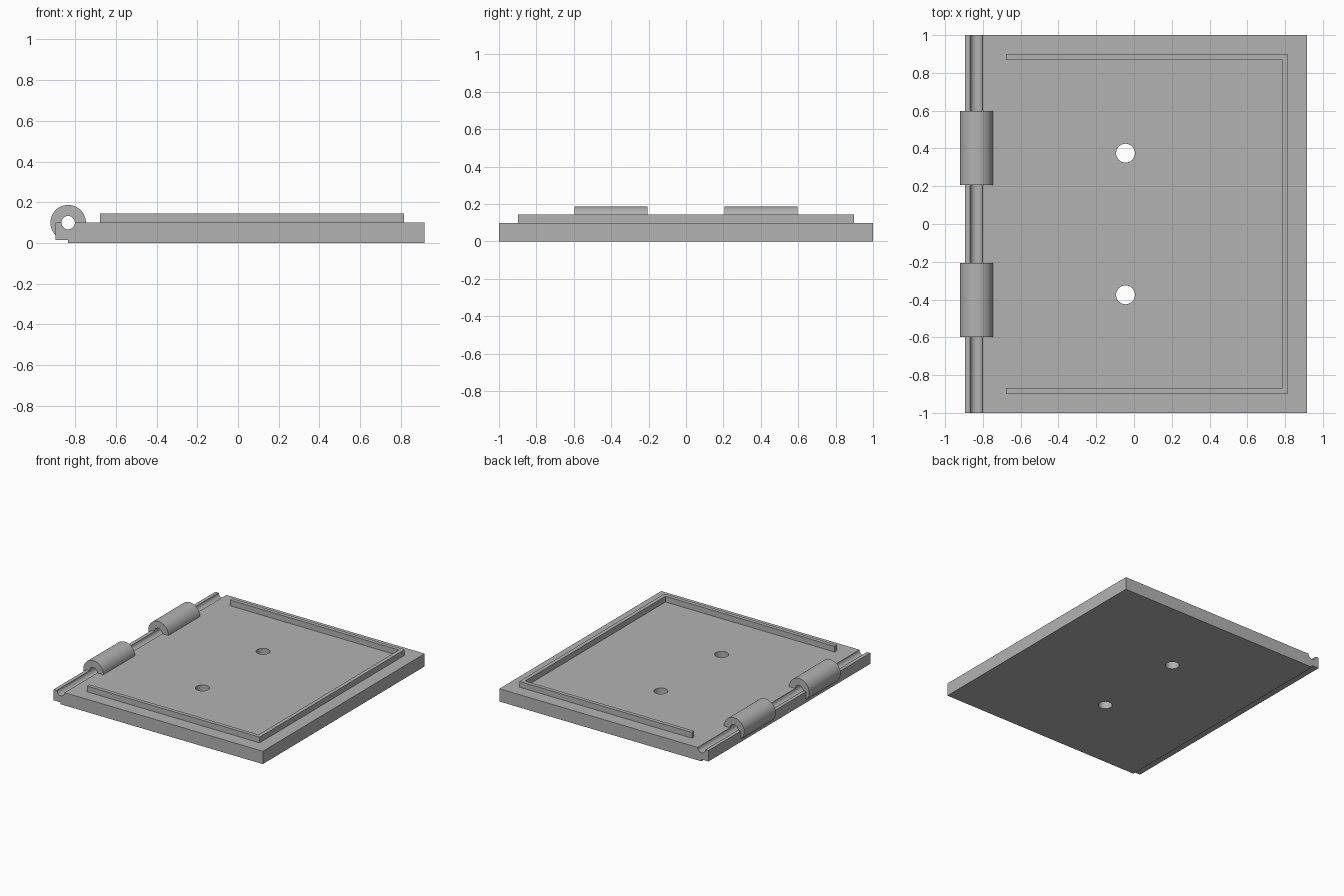
import bpy, bmesh, math
from mathutils import Vector

if "Cube" in bpy.data.objects:
    bpy.data.objects.remove(bpy.data.objects["Cube"])

grey = bpy.data.materials.new("plain_grey")
grey.diffuse_color = (0.45, 0.45, 0.45, 1)
grey.use_nodes = True
grey.node_tree.nodes["Principled BSDF"].inputs["Base Color"].default_value = grey.diffuse_color

PIN_X, PIN_Z = -0.834, 0.1      # hinge axis
PIN_R, KNUCKLE_R = 0.033, 0.087
TOP = 0.1                       # top of the plate
EDGE_X = -0.895                 # hinge-side edge of the plate


def arc(r, a0, a1, n):
    """Points (x, z) on an arc about the hinge axis, angles in radians."""
    return [(PIN_X + r * math.cos(a0 + (a1 - a0) * i / n),
             PIN_Z + r * math.sin(a0 + (a1 - a0) * i / n)) for i in range(n + 1)]


def extrude(name, points, direction):
    """Solid made from a flat outline swept along a direction."""
    bm = bmesh.new()
    face = bm.faces.new([bm.verts.new(p) for p in points])
    res = bmesh.ops.extrude_face_region(bm, geom=[face], use_keep_orig=True)
    moved = [v for v in res["geom"] if isinstance(v, bmesh.types.BMVert)]
    bmesh.ops.translate(bm, verts=moved, vec=Vector(direction))
    bmesh.ops.recalc_face_normals(bm, faces=bm.faces)
    mesh = bpy.data.meshes.new(name)
    bm.to_mesh(mesh)
    bm.free()
    mesh.materials.append(grey)
    obj = bpy.data.objects.new(name, mesh)
    bpy.context.collection.objects.link(obj)
    return obj


def activate(obj):
    bpy.ops.object.select_all(action='DESELECT')
    obj.select_set(True)
    bpy.context.view_layer.objects.active = obj


# Base plate: side profile with the pin groove and the stepped lower edge
profile = [(EDGE_X, 0.015), (PIN_X, 0.015), (PIN_X, 0), (0.915, 0), (0.915, TOP)]
profile += arc(PIN_R, 0, -math.pi, 24) + [(EDGE_X, TOP)]
plate = extrude("base_plate", [(x, -1, z) for x, z in profile], (0, 2, 0))

# Two round screw holes through the plate
for y in (-0.375, 0.375):
    bpy.ops.mesh.primitive_cylinder_add(vertices=48, radius=0.05, depth=0.5,
                                        location=(-0.045, y, 0.05))
    cutter = bpy.context.object
    cutter.name = "hole_cutter"
    cutter.hide_render = True
    activate(plate)
    mod = plate.modifiers.new("hole", 'BOOLEAN')
    mod.operation, mod.solver, mod.object = 'DIFFERENCE', 'EXACT', cutter
    bpy.ops.object.modifier_apply(modifier=mod.name)
    bpy.data.objects.remove(cutter)

# Hinge knuckles: rings over the groove that bulge past the plate edge
bulge = math.pi + math.acos((PIN_X - EDGE_X) / KNUCKLE_R)
ring = arc(KNUCKLE_R, 0, bulge, 48) + [(EDGE_X, TOP)] + arc(PIN_R, math.pi, 0, 24)
knuckles = [extrude("hinge_knuckle", [(x, y, z) for x, z in ring], (0, 0.39, 0))
            for y in (-0.597, 0.207)]

# Raised rim on three sides
x0, x1, y1, t = -0.678, 0.815, 0.897, 0.03
outline = [(x0, -y1), (x1, -y1), (x1, y1), (x0, y1),
           (x0, y1 - t), (x1 - t, y1 - t), (x1 - t, t - y1), (x0, t - y1)]
rim = extrude("raised_rim", [(x, y, TOP) for x, y in outline], (0, 0, 0.045))

for obj in [plate, rim] + knuckles:
    activate(obj)
    bpy.ops.object.shade_smooth_by_angle(angle=math.radians(30))
